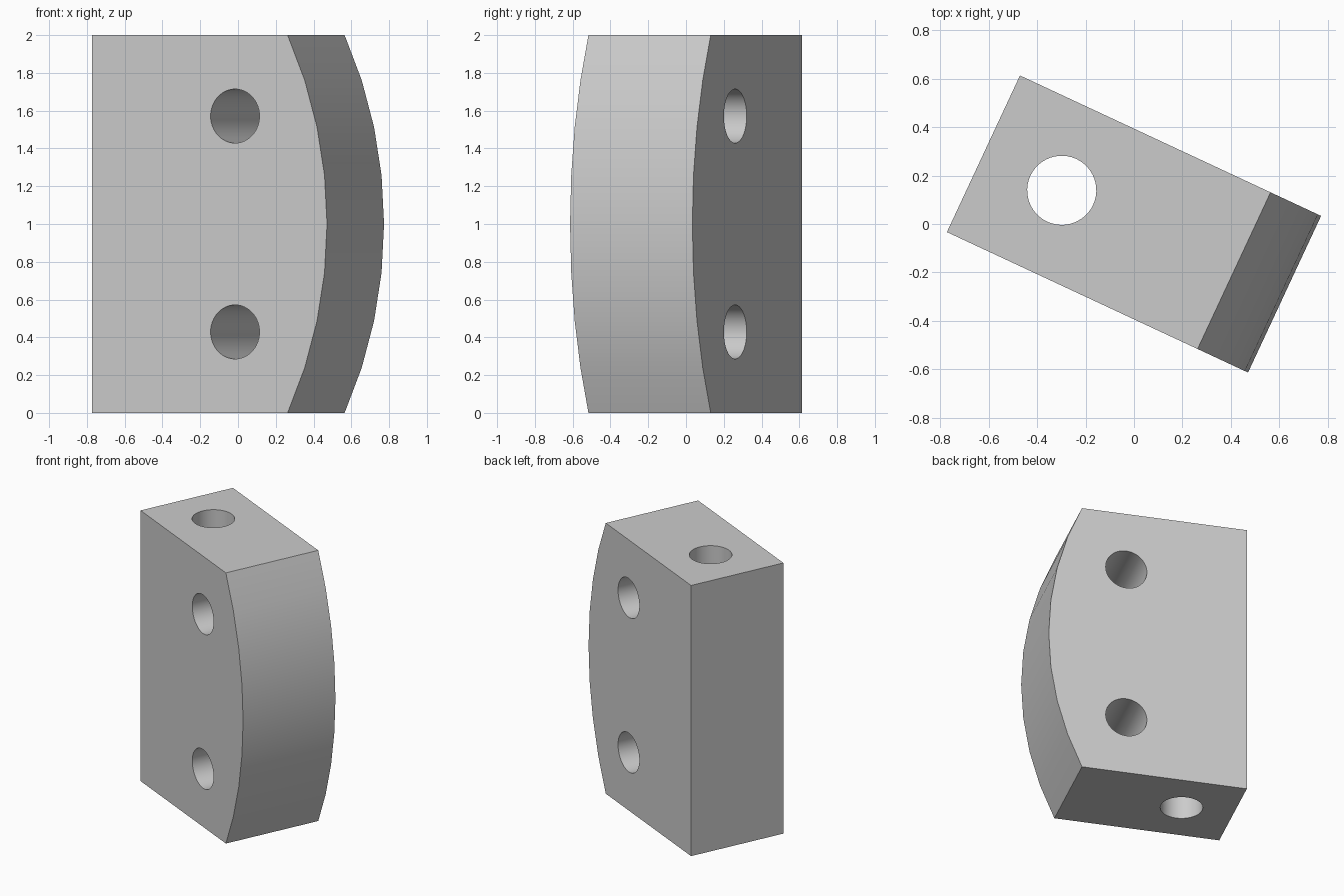
import bpy
import math
from mathutils import Matrix

cube = bpy.data.objects.get("Cube")
if cube:
    bpy.data.objects.remove(cube, do_unlink=True)

UNIT = 1 / 7                  # the block is 14 units tall
DEPTH = 5 * UNIT
FLAT = 8 * UNIT               # length of the straight top and bottom edges
RADIUS = 16 * UNIT            # radius of the bulging face
HALF_ARC = math.asin(1 / RADIUS)
LENGTH = FLAT + RADIUS * (1 - math.cos(HALF_ARC))
LEFT = -LENGTH / 2
ARC_STEPS = 8
TURN = Matrix.Rotation(math.radians(-25), 4, "Z")

grey = bpy.data.materials.new("light grey")
grey.use_nodes = True
grey.diffuse_color = (0.6, 0.6, 0.6, 1)
grey.node_tree.nodes["Principled BSDF"].inputs["Base Color"].default_value = (0.6, 0.6, 0.6, 1)

# Side profile: flat back edge and a shallow arc opposite
profile = [(LEFT, 2), (LEFT, 0)]
for i in range(ARC_STEPS + 1):
    a = HALF_ARC * (2 * i / ARC_STEPS - 1)
    profile.append((LEFT + LENGTH - RADIUS * (1 - math.cos(a)), 1 + RADIUS * math.sin(a)))

# Extrude the profile through the depth
n = len(profile)
verts = [(x, y, z) for y in (-DEPTH / 2, DEPTH / 2) for x, z in profile]
faces = [tuple(range(n)), tuple(reversed(range(n, 2 * n)))]
faces += [(i, i + n, (i + 1) % n + n, (i + 1) % n) for i in range(n)]
mesh = bpy.data.meshes.new("curved_block")
mesh.from_pydata(verts, [], faces)
mesh.materials.append(grey)
block = bpy.data.objects.new("curved_block", mesh)
bpy.context.collection.objects.link(block)


def drill(name, location, length, rotation=(0, 0, 0)):
    """Cut a round through hole in the block."""
    bpy.ops.mesh.primitive_cylinder_add(vertices=48, radius=UNIT, depth=length,
                                        location=location, rotation=rotation)
    cutter = bpy.context.object
    cutter.name = name
    cutter.data.materials.append(grey)
    bpy.context.view_layer.objects.active = block
    mod = block.modifiers.new(name, "BOOLEAN")
    mod.operation = "DIFFERENCE"
    mod.solver = "EXACT"
    mod.object = cutter
    bpy.ops.object.modifier_apply(modifier=mod.name)
    bpy.data.objects.remove(cutter, do_unlink=True)


# One vertical hole and two cross holes
drill("vertical_hole", (LEFT + 2.5 * UNIT, 0, 1), 3)
for z in (3 * UNIT, 11 * UNIT):
    drill("cross_hole", (LEFT + 5.85 * UNIT, 0, z), 2, (math.pi / 2, 0, 0))

# Turn the finished block and smooth its curved surfaces
block.data.transform(TURN)
bpy.ops.object.select_all(action="DESELECT")
block.select_set(True)
bpy.context.view_layer.objects.active = block
bpy.ops.object.shade_smooth_by_angle(angle=math.radians(20))
